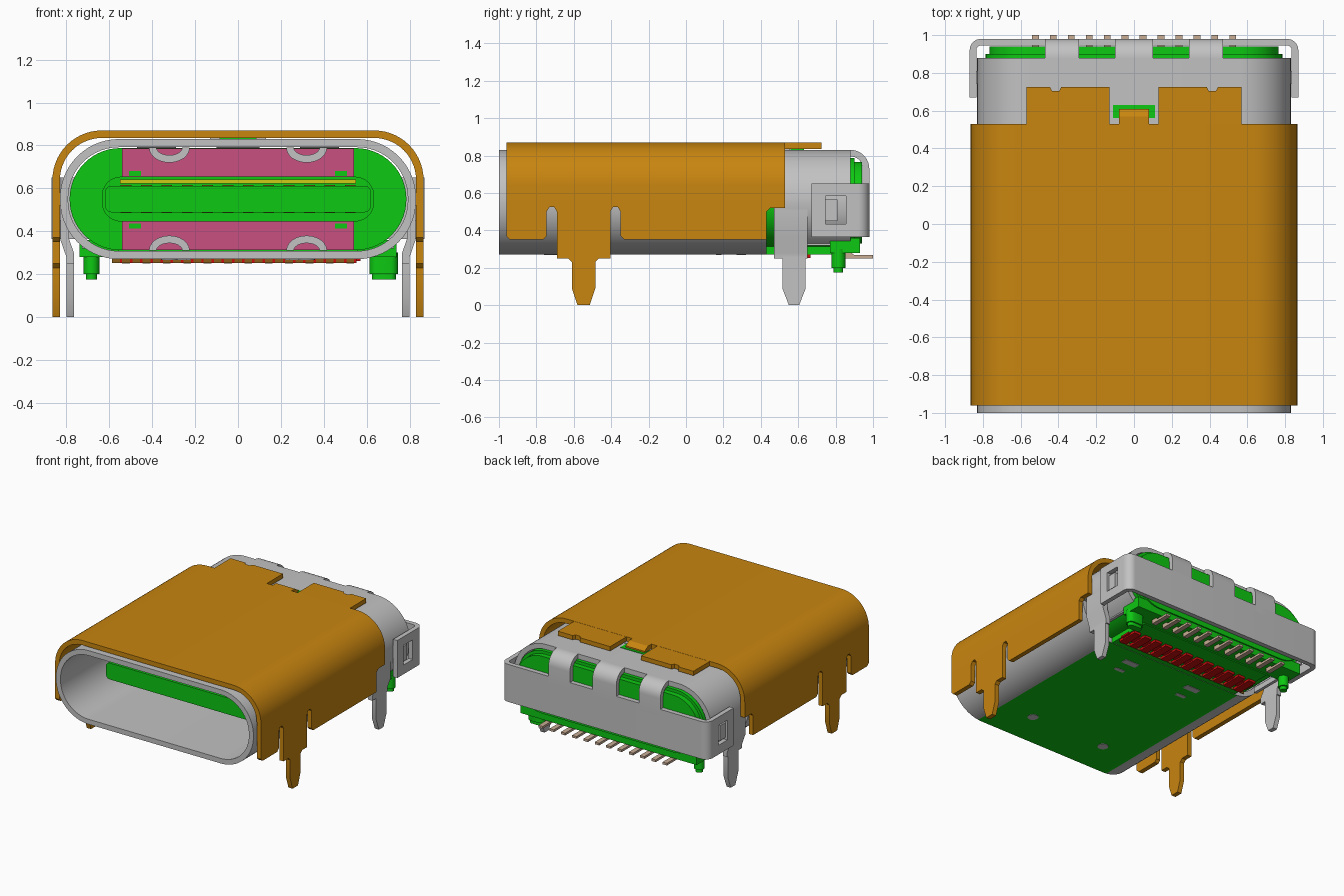
import bpy, bmesh, math

if "Cube" in bpy.data.objects:
    bpy.data.objects.remove(bpy.data.objects["Cube"])


def material(name, rgb):
    m = bpy.data.materials.new(name)
    m.use_nodes = True
    m.diffuse_color = (*rgb, 1)
    bsdf = m.node_tree.nodes["Principled BSDF"]
    bsdf.inputs["Base Color"].default_value = (*rgb, 1)
    bsdf.inputs["Roughness"].default_value = 0.6
    return m


ORANGE = material("orange", (0.58, 0.235, 0.005))
GREY = material("light grey", (0.54, 0.54, 0.54))
GREEN = material("green", (0.004, 0.58, 0.006))
PINK = material("pink", (0.58, 0.08, 0.22))
YELLOW = material("yellow", (0.62, 0.6, 0.008))
RED = material("red", (0.6, 0.004, 0.004))
BEIGE = material("beige", (0.58, 0.42, 0.30))
BROWN = material("brown", (0.25, 0.11, 0.01))
made = []


def finish(bm, name, *mats):
    bmesh.ops.recalc_face_normals(bm, faces=bm.faces)
    me = bpy.data.meshes.new(name)
    bm.to_mesh(me)
    bm.free()
    for m in mats:
        me.materials.append(m)
    ob = bpy.data.objects.new(name, me)
    bpy.context.scene.collection.objects.link(ob)
    made.append(ob)
    return ob


def place(axis, p, t):
    return {"x": (t, p[0], p[1]), "y": (p[0], t, p[1]), "z": (p[0], p[1], t)}[axis]


def prism(name, pts, axis, a, b, mat):
    """Extrude a flat outline along one axis from a to b."""
    bm = bmesh.new()
    ends = [[bm.verts.new(place(axis, p, t)) for p in pts] for t in (a, b)]
    for loop in ends:
        bm.faces.new(loop)
    n = len(pts)
    for i in range(n):
        j = (i + 1) % n
        bm.faces.new((ends[0][i], ends[0][j], ends[1][j], ends[1][i]))
    return finish(bm, name, mat)


def box(name, x0, x1, y0, y1, z0, z1, mat):
    return prism(name, [(x0, y0), (x1, y0), (x1, y1), (x0, y1)], "z", z0, z1, mat)


def rounded(x, z0, z1, r, seg=14):
    """Rounded rectangle, starting and ending at the bottom."""
    pts = []
    for cx, cz, start in ((x - r, z0 + r, -90), (x - r, z1 - r, 0),
                          (-x + r, z1 - r, 90), (-x + r, z0 + r, 180)):
        for i in range(seg + 1):
            a = math.radians(start + 90 * i / seg)
            pts.append((cx + r * math.cos(a), cz + r * math.sin(a)))
    return pts


def band(name, x, z0, z1, r, t, y0, y1, mat, floor=None):
    """Bent sheet tube; with a floor height it is left open below."""
    pairs = list(zip(rounded(x, z0, z1, r), rounded(x - t, z0 + t, z1 - t, r - t)))
    if floor is not None:
        pairs = [p for p in pairs if p[0][1] > floor]
        first, last = pairs[0], pairs[-1]
        pairs.insert(0, tuple((p[0], floor) for p in first))
        pairs.append(tuple((p[0], floor) for p in last))
        outline = [p[0] for p in pairs] + [p[1] for p in reversed(pairs)]
        return prism(name, outline, "y", y0, y1, mat)
    bm = bmesh.new()
    grid = [[bm.verts.new((p[k][0], y, p[k][1])) for p in pairs]
            for k, y in ((0, y0), (0, y1), (1, y1), (1, y0))]
    n = len(pairs)
    for k in range(4):
        for i in range(n):
            j = (i + 1) % n
            a, b = grid[k], grid[(k + 1) % 4]
            bm.faces.new((a[i], a[j], b[j], b[i]))
    return finish(bm, name, mat, GREEN)


# Inner shell: full tube in front, open arch behind
tube = band("shell_tube", 0.83, 0.27, 0.83, 0.275, 0.038, -1, 0.43, GREY)
for f in tube.data.polygons:
    if f.normal.z < -0.99 and f.center.z < 0.28:
        f.material_index = 1
band("shell_neck", 0.83, 0.27, 0.83, 0.275, 0.038, 0.43, 0.47, GREY, 0.52)
band("shell_rear", 0.83, 0.27, 0.83, 0.275, 0.038, 0.47, 0.88, GREY, 0.32)

# Straps bent from the shell roof down to the back plate
arc = [(math.sin(math.radians(a)), math.cos(math.radians(a))) for a in range(0, 91, 10)]
strap = ([(0.86, 0.83)] + [(0.88 + 0.1 * s, 0.73 + 0.1 * c) for s, c in arc] + [(0.98, 0.6), (0.945, 0.6)]
         + [(0.88 + 0.065 * s, 0.73 + 0.065 * c) for s, c in reversed(arc)] + [(0.86, 0.795)])
for x in (-0.38, 0, 0.38):
    w = 0.1 if x == 0 else 0.09
    prism("roof_strap", strap, "x", x - w, x + w, GREY)

# Back plate wrapping round to side tabs with a latch window
outer = [(0.81 + 0.06 * c, 0.92 + 0.06 * s) for s, c in arc]
inner = [(0.81 + 0.025 * c, 0.92 + 0.025 * s) for s, c in arc]
half_o, half_i = [(0.87, 0.855)] + outer, [(0.835, 0.855)] + inner
wrap = (half_o + [(-x, y) for x, y in reversed(half_o)]
        + [(-x, y) for x, y in half_i] + list(reversed(half_i)))
prism("back_plate", wrap, "z", 0.365, 0.65, GREY)

# Side parts are made on both sides
side = [(-0.96, 0.53), (-0.96, 0.37), (-0.94, 0.35), (-0.765, 0.35), (-0.745, 0.37), (-0.745, 0.50),
        (-0.73, 0.525), (-0.705, 0.525), (-0.69, 0.50), (-0.69, 0.25), (-0.63, 0.25), (-0.61, 0.23),
        (-0.61, 0.09), (-0.58, 0), (-0.515, 0), (-0.485, 0.09), (-0.485, 0.23), (-0.465, 0.25),
        (-0.405, 0.25), (-0.405, 0.50), (-0.39, 0.525), (-0.365, 0.525), (-0.35, 0.50),
        (-0.35, 0.37), (-0.33, 0.35), (0.43, 0.35), (0.43, 0.50), (0.45, 0.52), (0.53, 0.52), (0.53, 0.53)]
leg = [(0.515, 0.26), (0.515, 0.09), (0.55, 0), (0.605, 0), (0.64, 0.09), (0.64, 0.26)]
bend = [(0.828, 0.53), (0.828, 0.36), (0.80, 0.28), (0.80, 0.25), (0.765, 0.25),
        (0.765, 0.30), (0.79, 0.37), (0.79, 0.53)]
for s, n in ((1, "left_"), (-1, "right_")):
    prism(n + "cover_side", side, "x", s * 0.83, s * 0.865, ORANGE)
    prism(n + "shell_leg", leg, "x", s * 0.765, s * 0.80, GREY)
    prism(n + "leg_bend", [(s * x, z) for x, z in bend], "y", 0.47, 0.65, GREY)
    a, b = sorted((s * 0.835, s * 0.87))
    box(n + "tab_end", a, b, 0.67, 0.745, 0.365, 0.65, GREY)
    box(n + "tab_lower", a, b, 0.745, 0.855, 0.365, 0.435, GREY)
    box(n + "tab_upper", a, b, 0.745, 0.855, 0.585, 0.65, GREY)
    box(n + "latch", *sorted((s * 0.81, s * 0.855)), 0.745, 0.81, 0.45, 0.565, GREY)

# Outer cover and its stepped rear flap
band("cover_roof", 0.865, 0.2, 0.87, 0.23, 0.035, -0.96, 0.53, ORANGE, 0.525)
half = [(0.08, 0.53), (0.08, 0.51), (0.13, 0.51), (0.13, 0.725), (0.385, 0.725), (0.395, 0.705),
        (0.435, 0.705), (0.445, 0.725), (0.57, 0.725), (0.57, 0.51)]
for s in (1, -1):
    prism("cover_flap", [(s * x, y) for x, y in half[2:]], "z", 0.836, 0.869, ORANGE)
    box("flap_slot", *sorted((s * 0.083, s * 0.13)), 0.53, 0.555, 0.828, 0.834, GREY)
prism("cover_hook", [(0.52, 0.87), (0.57, 0.87), (0.61, 0.845), (0.61, 0.81), (0.56, 0.835), (0.52, 0.835)],
      "x", -0.08, 0.08, ORANGE)
box("roof_window", -0.11, 0.11, 0.56, 0.63, 0.828, 0.834, GREEN)

# Moulded housing, with a slimmer stepped back end
prism("housing", rounded(0.785, 0.312, 0.788, 0.237), "y", 0.15, 0.90, GREEN)
prism("housing_back", rounded(0.765, 0.33, 0.765, 0.215), "y", 0.89, 0.94, GREEN)
box("housing_base", -0.56, 0.56, 0.43, 0.78, 0.272, 0.33, GREEN)
box("base_flange", -0.74, 0.74, 0.77, 0.93, 0.28, 0.36, GREEN)
for x, w in ((-0.683, 0), (0.68, 0.03)):
    for z0, z1, r in ((0.2, 0.3, 0.037), (0.175, 0.2, 0.026)):
        peg = [(x + math.copysign(w, math.cos(a)) + r * math.cos(a), 0.815 + r * math.sin(a))
               for a in [math.tau * (i + 0.5) / 20 for i in range(20)]]
        prism("locating_peg", peg, "z", z0, z1, GREEN)

# Tongue with its thicker root and contacts
prism("tongue", rounded(0.62, 0.488, 0.612, 0.03, 3), "y", -0.70, 0.16, GREEN)
prism("tongue_root", rounded(0.635, 0.445, 0.655, 0.09, 6), "y", -0.02, 0.16, GREEN)
box("contact_strip", -0.55, 0.55, -0.03, 0.14, 0.622, 0.642, YELLOW)
for i in range(12):
    x = -0.522 + 0.095 * i
    for z in (0.486, 0.61):
        box("tongue_contact", x - 0.025, x + 0.025, -0.6, -0.03, z, z + 0.005, BROWN)

# Interior back wall: shield plates, windows and spring fingers
for z0, z1, zs, zw in ((0.645, 0.787, 0.79, 0.67), (0.313, 0.455, 0.31, 0.425)):
    box("shield_plate", -0.54, 0.54, 0.13, 0.16, z0, z1, PINK)
    for s in (1, -1):
        box("shield_window", s * 0.48 - 0.028, s * 0.48 + 0.028, 0.124, 0.132, zw - 0.012, zw + 0.012, GREEN)
        d = 1 if zs < 0.5 else -1
        fan = [(math.cos(math.pi * i / 12), math.sin(math.pi * i / 12)) for i in range(13)]
        prism("spring_finger", [(s * 0.32 + 0.095 * c, zs + d * 0.07 * q) for c, q in fan]
              + [(s * 0.32 + 0.06 * c, zs + d * 0.035 * q) for c, q in reversed(fan)],
              "y", 0.02, 0.13, GREY)

# Underside details: dimples and spring cutouts
for s in (1, -1):
    dimple = [(s * 0.32 + 0.038 * math.cos(math.tau * i / 20),
               -0.72 + 0.038 * math.sin(math.tau * i / 20)) for i in range(20)]
    prism("shell_dimple", dimple, "z", 0.267, 0.271, GREY)
    box("spring_cutout", s * 0.28 - 0.06, s * 0.28 + 0.06, 0.27, 0.32, 0.267, 0.271, GREY)
    box("spring_tip", s * 0.28 - 0.04, s * 0.28 + 0.04, 0.16, 0.19, 0.267, 0.271, GREY)

# Solder tails: red inner rows and the rear row of pins
box("tail_carrier", -0.57, 0.57, 0.54, 0.62, 0.262, 0.275, RED)
for i in range(12):
    x = -0.522 + 0.095 * i
    box("inner_tail", x - 0.03, x + 0.03, 0.50, 0.665, 0.252, 0.27, RED)
    for dx in (-0.047, 0):
        box("tail_end", x + dx - 0.018, x + dx + 0.018, 0.494, 0.5, 0.252, 0.272, BROWN)
    prism("rear_pin", [(0.84, 0.25), (1.0, 0.25), (1.0, 0.267), (0.90, 0.267), (0.88, 0.285), (0.84, 0.285)],
          "x", x - 0.018, x + 0.018, BEIGE)

# Smooth the bends while keeping sheet edges crisp
bpy.ops.object.select_all(action="DESELECT")
for ob in made:
    ob.select_set(True)
bpy.context.view_layer.objects.active = made[0]
bpy.ops.object.shade_smooth_by_angle(angle=math.radians(30))
